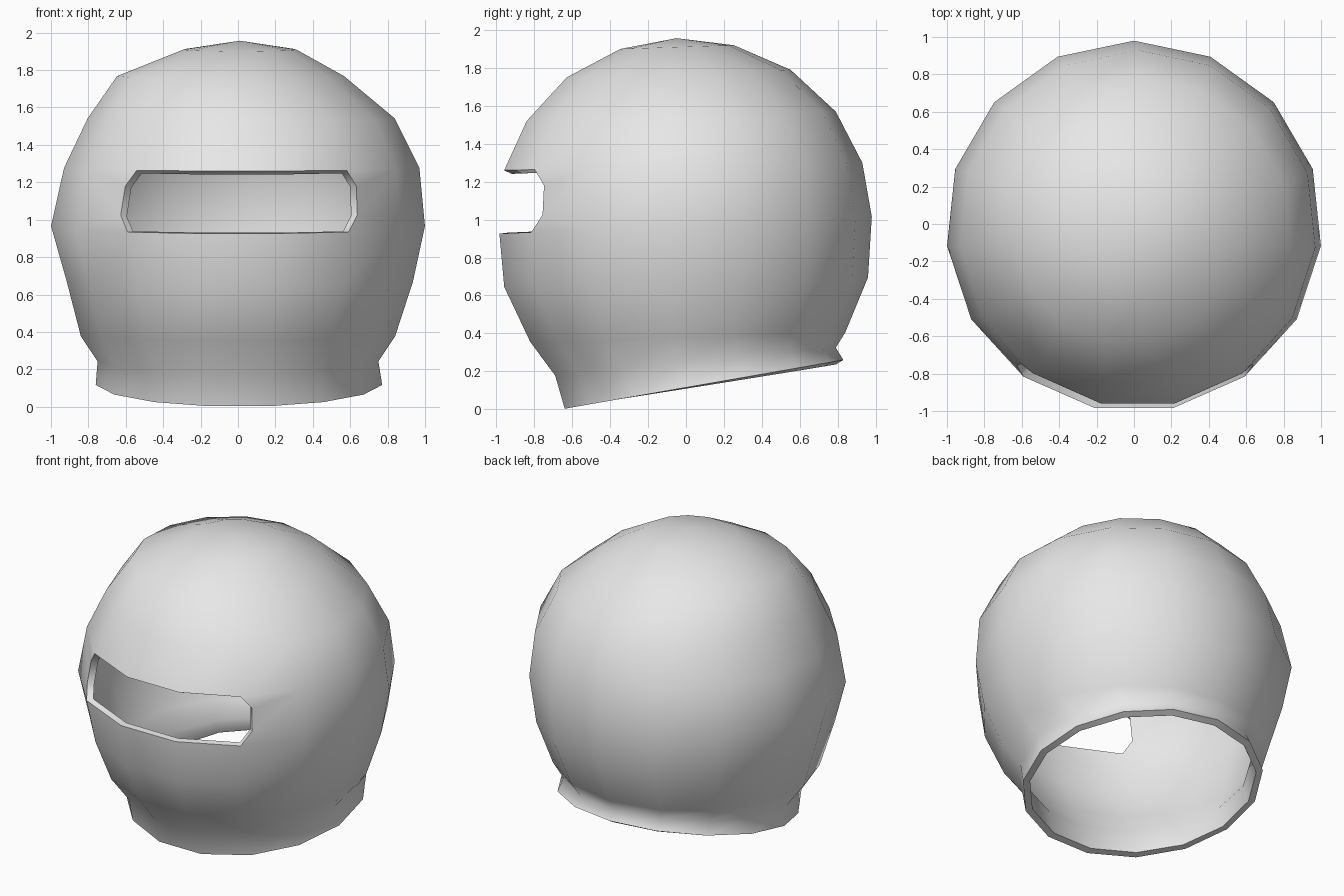
import bpy, bmesh
from math import cos, sin, radians

cube = bpy.data.objects.get("Cube")
if cube:
    bpy.data.objects.remove(cube, do_unlink=True)

SIDES = 15
# Tilted rings from neck rim to crown:
# centre x, centre y, radius x, radius y, centre height, rise from front to back
RINGS = [
    (0.005, 0.087, 0.77, 0.743, 0.13, 0.26),
    (0.0, 0.042, 0.755, 0.748, 0.25, 0.15),
    (0.0, 0.0, 0.845, 0.84, 0.38, 0.05),
    (0.01, -0.01, 0.93, 0.97, 0.67, 0.05),
    (0.0, -0.013, 1.005, 0.993, 0.97, 0.09),
    (0.02, -0.025, 0.955, 0.955, 1.28, 0.04),
    (0.017, -0.034, 0.825, 0.824, 1.545, 0.05),
    (-0.04, -0.045, 0.61, 0.597, 1.77, 0.04),
    (0.01, -0.05, 0.305, 0.303, 1.91, 0.02),
]
SLOT_ROW = 4
SLOT_FACES = (6, 7, 8)

bm = bmesh.new()


def make_ring(cx, cy, rx, ry, z, rise):
    ring = []
    for k in range(SIDES):
        a = radians(90 + 360 * k / SIDES)
        ring.append(bm.verts.new((cx + rx * cos(a), cy + ry * sin(a),
                                  z + rise / 2 * sin(a))))
    return ring


def slot_end(a0, a1, b0, b1):
    """Rounded slot end cut into the face beside the opening (a = near, b = far)."""
    def point(up):
        near = a0.co.lerp(a1.co, up)
        far = b0.co.lerp(b1.co, up)
        return bm.verts.new(near.lerp(far, 0.18))
    low, high = point(0.27), point(0.74)
    bm.faces.new((a0, b0, low))
    bm.faces.new((low, b0, b1, high))
    bm.faces.new((high, b1, a1))


# Shell surface with the eye opening left out at the front
rings = [make_ring(*r) for r in RINGS]
for row, (lower, upper) in enumerate(zip(rings, rings[1:])):
    for k in range(SIDES):
        n = (k + 1) % SIDES
        if row == SLOT_ROW and k in SLOT_FACES:
            continue
        if row == SLOT_ROW and k == SLOT_FACES[0] - 1:
            slot_end(lower[n], upper[n], lower[k], upper[k])
        elif row == SLOT_ROW and k == SLOT_FACES[-1] + 1:
            slot_end(lower[k], upper[k], lower[n], upper[n])
        else:
            bm.faces.new((lower[k], lower[n], upper[n], upper[k]))

# Crown
crown = bm.verts.new((0.01, -0.05, 1.957))
for k in range(SIDES):
    bm.faces.new((rings[-1][k], rings[-1][(k + 1) % SIDES], crown))

bmesh.ops.recalc_face_normals(bm, faces=bm.faces[:])
mesh = bpy.data.meshes.new("helmet_shell")
bm.to_mesh(mesh)
bm.free()

shell = bpy.data.objects.new("helmet_shell", mesh)
bpy.context.scene.collection.objects.link(shell)

# Colour
grey = bpy.data.materials.new("light_grey")
grey.use_nodes = True
colour = (0.8, 0.8, 0.8, 1.0)
grey.diffuse_color = colour
for node in grey.node_tree.nodes:
    if node.type == 'BSDF_PRINCIPLED':
        node.inputs["Base Color"].default_value = colour
mesh.materials.append(grey)

# Wall thickness, then smooth shading with crisp rims
wall = shell.modifiers.new("wall", 'SOLIDIFY')
wall.thickness = 0.045
wall.offset = -1
bpy.ops.object.select_all(action='DESELECT')
shell.select_set(True)
bpy.context.view_layer.objects.active = shell
bpy.ops.object.modifier_apply(modifier=wall.name)
bpy.ops.object.shade_smooth_by_angle(angle=radians(62))
